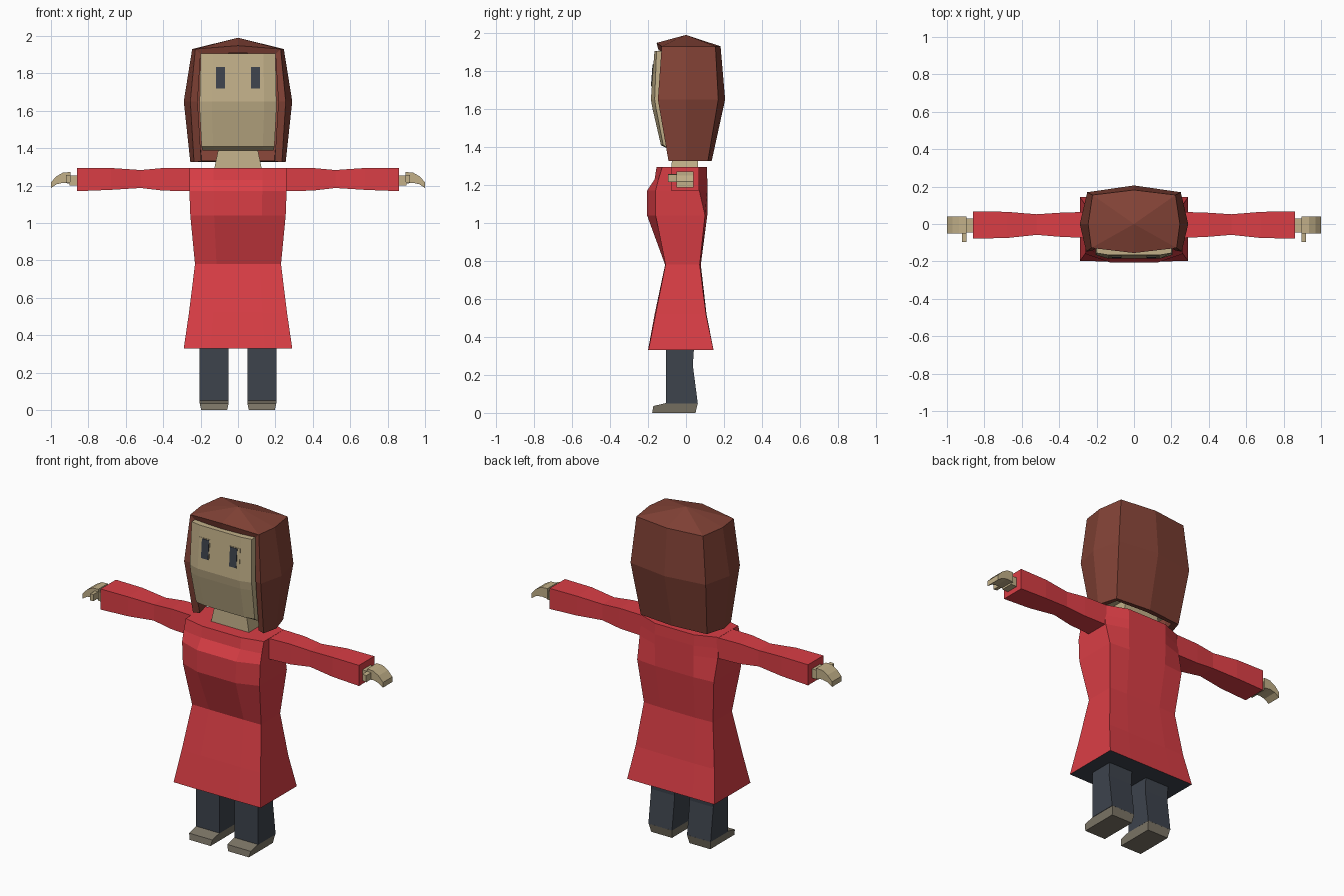
import bpy, bmesh

if "Cube" in bpy.data.objects:
    bpy.data.objects.remove(bpy.data.objects["Cube"])


def colour(name, rgb):
    m = bpy.data.materials.new(name)
    m.diffuse_color = (*rgb, 1)
    m.use_nodes = True
    m.node_tree.nodes["Principled BSDF"].inputs["Base Color"].default_value = m.diffuse_color
    return m


RED = colour("red cloth", (0.70, 0.048, 0.060))
SKIN = colour("skin", (0.54, 0.435, 0.250))
HAIR = colour("brown hair", (0.225, 0.055, 0.037))
NAVY = colour("dark navy", (0.047, 0.056, 0.073))
SHOE = colour("grey brown leather", (0.205, 0.181, 0.136))


def finish(name, bm, mats, mirror=False, recalc=True):
    if recalc:
        bmesh.ops.recalc_face_normals(bm, faces=bm.faces)
    me = bpy.data.meshes.new(name)
    bm.to_mesh(me)
    bm.free()
    for m in mats:
        me.materials.append(m)
    ob = bpy.data.objects.new(name, me)
    bpy.context.collection.objects.link(ob)
    if mirror:
        ob.modifiers.new("mirror", "MIRROR")
    return ob


def loft(name, rings, mats, mirror=False, cap_mat=0):
    """Skin closed rings; cap_mat colours the first end cap."""
    bm = bmesh.new()
    vs = [[bm.verts.new(p) for p in r] for r in rings]
    n = len(vs[0])
    for a, b in zip(vs, vs[1:]):
        for i in range(n):
            j = (i + 1) % n
            bm.faces.new((a[i], a[j], b[j], b[i]))
    bm.faces.new(vs[0][::-1]).material_index = cap_mat
    bm.faces.new(vs[-1])
    return finish(name, bm, mats, mirror)


def ring8(z, w, k, yf, yfc, yb, ybc):
    """Level ring: centre front/back depth yf/yb, corner depth yfc/ybc."""
    c = w * k
    return [(-w, yfc, z), (-c, yf, z), (c, yf, z), (w, yfc, z),
            (w, ybc, z), (c, yb, z), (-c, yb, z), (-w, ybc, z)]


def rect_z(z, x0, x1, y0, y1):
    return [(x0, y0, z), (x1, y0, z), (x1, y1, z), (x0, y1, z)]


def rect_x(x, y0, y1, z0, z1):
    return [(x, y0, z0), (x, y1, z0), (x, y1, z1), (x, y0, z1)]


# Long coat with flared skirt and dark underside
loft("coat", [ring8(*r) for r in (
    (0.33, 0.29, 0.5, -0.20, -0.198, 0.145, 0.145),
    (0.52, 0.262, 0.5, -0.165, -0.16, 0.108, 0.105),
    (0.78, 0.23, 0.5, -0.11, -0.108, 0.078, 0.072),
    (1.04, 0.255, 0.5, -0.205, -0.16, 0.112, 0.10),
    (1.17, 0.26, 0.5, -0.205, -0.16, 0.112, 0.07),
    (1.23, 0.26, 0.5, -0.165, -0.145, 0.112, 0.062),
    (1.295, 0.26, 0.5, -0.155, -0.125, 0.11, 0.06))],
    [RED, NAVY], cap_mat=1)

# Sleeves
loft("sleeve", [rect_x(*r) for r in (
    (0.25, -0.075, 0.065, 1.17, 1.294),
    (0.40, -0.068, 0.06, 1.173, 1.294),
    (0.52, -0.058, 0.052, 1.187, 1.283),
    (0.68, -0.075, 0.065, 1.177, 1.294),
    (0.86, -0.078, 0.068, 1.17, 1.294))], [RED], mirror=True)

# Hands: wrist, drooping fingers, thumb
loft("wrist", [rect_x(0.85, -0.045, 0.03, 1.20, 1.255),
               rect_x(0.90, -0.045, 0.03, 1.20, 1.255)], [SKIN], mirror=True)
loft("hand", [rect_x(*r) for r in (
    (0.895, -0.05, 0.04, 1.21, 1.272),
    (0.935, -0.05, 0.04, 1.215, 1.270),
    (0.97, -0.05, 0.04, 1.207, 1.25),
    (1.0, -0.05, 0.04, 1.187, 1.218))], [SKIN], mirror=True)
loft("thumb", [rect_x(0.895, -0.095, -0.04, 1.218, 1.258),
               rect_x(0.92, -0.095, -0.04, 1.215, 1.255)], [SKIN], mirror=True)

# Trouser legs and shoes
loft("trouser_leg", [rect_z(*r) for r in (
    (0.05, 0.05, 0.207, -0.105, 0.062),
    (0.25, 0.05, 0.207, -0.105, 0.036),
    (0.40, 0.05, 0.207, -0.105, 0.046))], [NAVY], mirror=True)
side = [(-0.178, 0.0), (0.05, 0.0), (0.062, 0.052), (-0.105, 0.052), (-0.172, 0.036)]
loft("shoe", [[(x + (s if z == 0 else 0), y, z) for y, z in side]
              for x, s in ((0.05, 0.008), (0.205, -0.008))], [SHOE], mirror=True)

# Neck and head
loft("neck", [rect_z(1.26, -0.133, 0.133, -0.078, 0.065),
              rect_z(1.42, -0.10, 0.10, -0.07, 0.06)], [SKIN])
loft("head", [ring8(*r) for r in (
    (1.388, 0.19, 0.68, -0.09, -0.088, 0.07, 0.07),
    (1.41, 0.195, 0.68, -0.132, -0.12, 0.09, 0.09),
    (1.60, 0.205, 0.68, -0.176, -0.157, 0.13, 0.12),
    (1.65, 0.205, 0.68, -0.185, -0.165, 0.14, 0.13),
    (1.905, 0.20, 0.68, -0.166, -0.155, 0.10, 0.10))], [SKIN])


# Eyes: thin plates following the slope of the face
def eye_plate(name, x0, x1, z0, z1, lift, mat):
    def y(z):
        return -0.185 + 0.019 * (z - 1.65) / 0.255
    rings = [[(x0, y(z) + 0.002, z), (x1, y(z) + 0.002, z),
              (x1, y(z) - lift, z), (x0, y(z) - lift, z)] for z in (z0, z1)]
    loft(name, rings, [mat], mirror=True)


eye_plate("eye_surround", 0.066, 0.136, 1.715, 1.838, 0.002, SKIN)
eye_plate("eye", 0.070, 0.117, 1.72, 1.834, 0.005, NAVY)

# Hair: shell open at the face and below, thickened inward
levels = (  # z, front (x, y), side x, back (x, y), back centre y
    (1.325, 0.235, -0.092, 0.255, 0.22, 0.115, 0.135),
    (1.65, 0.255, -0.148, 0.29, 0.25, 0.17, 0.206),
    (1.93, 0.228, -0.128, 0.245, 0.222, 0.155, 0.182))
bm = bmesh.new()
rows = []
for z, fx, fy, sx, bx, by, cy in levels:
    pts = [(fx, fy), (sx, 0), (bx, by), (0, cy), (-bx, by), (-sx, 0), (-fx, fy)]
    rows.append([bm.verts.new((x, y, z)) for x, y in pts])
for a, b in zip(rows, rows[1:]):
    for i in range(6):
        bm.faces.new((a[i], a[i + 1], b[i + 1], b[i]))
brow = bm.verts.new((0, -0.155, 1.948))
crown = bm.verts.new((0, 0, 1.99))
top = rows[-1] + [brow]
for i in range(8):
    bm.faces.new((top[i], top[(i + 1) % 8], crown))
hair = finish("hair", bm, [HAIR], recalc=False)
shell = hair.modifiers.new("thickness", "SOLIDIFY")
shell.thickness = 0.04
shell.offset = -1
